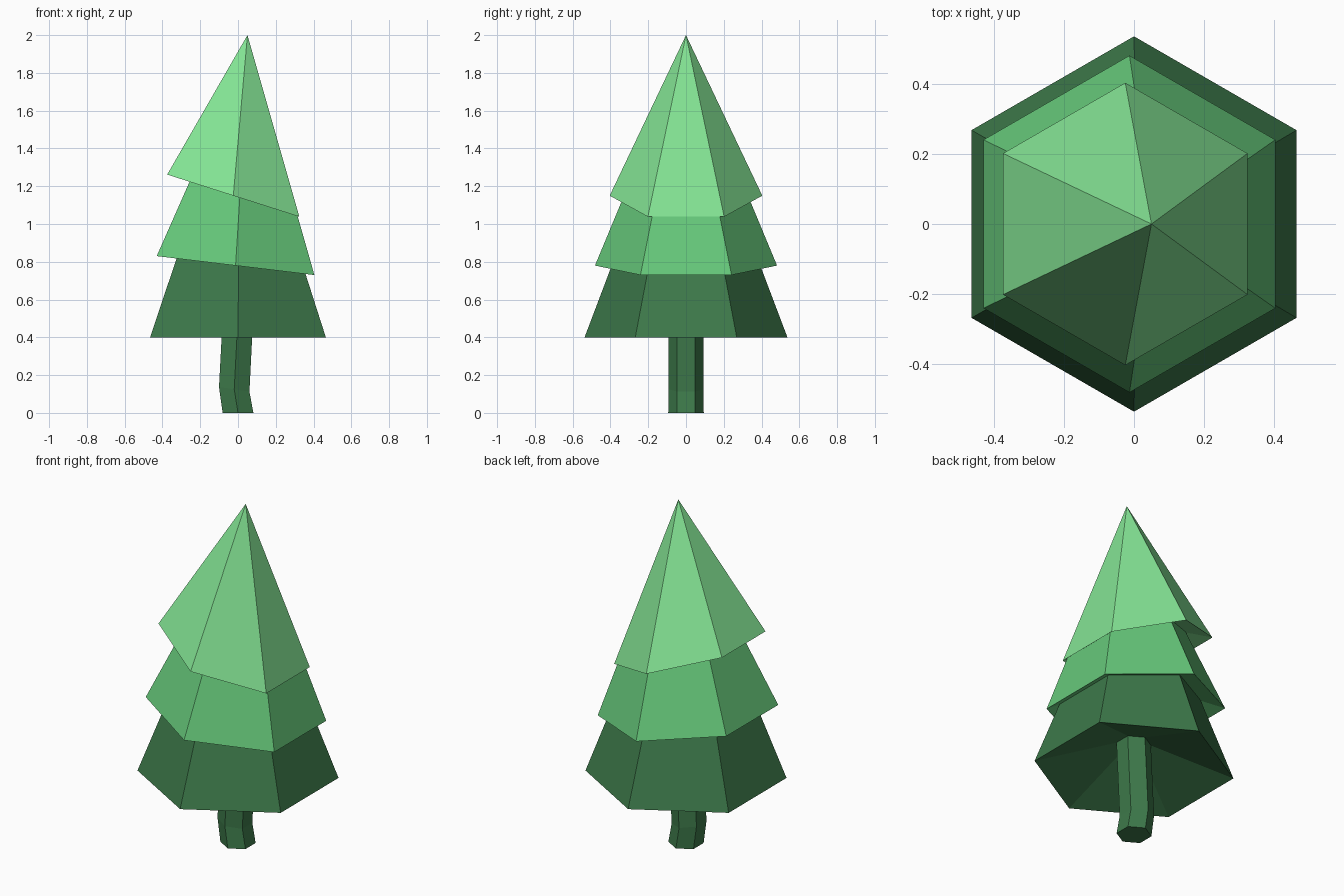
import bpy, bmesh, math
from mathutils import Vector

if "Cube" in bpy.data.objects:
    bpy.data.objects.remove(bpy.data.objects["Cube"])


def material(name, rgb):
    m = bpy.data.materials.new(name)
    lin = [((c / 255 + 0.055) / 1.055) ** 2.4 for c in rgb]
    m.diffuse_color = (*lin, 1)
    m.use_nodes = True
    m.node_tree.nodes["Principled BSDF"].inputs["Base Color"].default_value = m.diffuse_color
    return m


dark = material("dark_green", (61, 121, 74))
mid = material("mid_green", (102, 200, 122))
light = material("light_green", (132, 228, 148))


def ring(bm, centre, r, slope):
    """Hexagon with corners on +-y, sheared so its left side is raised."""
    verts = []
    for i in range(6):
        a = math.radians(30 + 60 * i)
        dx = r * math.cos(a)
        verts.append(bm.verts.new(Vector(centre) + Vector((dx, r * math.sin(a), slope * dx))))
    return verts


def fan(bm, verts, tip):
    v = bm.verts.new(tip)
    for i in range(6):
        bm.faces.new((verts[i], verts[(i + 1) % 6], v))


def bridge(bm, a, b):
    for i in range(6):
        j = (i + 1) % 6
        bm.faces.new((a[i], a[j], b[j], b[i]))


def finish(bm, name, mat):
    bmesh.ops.recalc_face_normals(bm, faces=bm.faces)
    me = bpy.data.meshes.new(name)
    bm.to_mesh(me)
    bm.free()
    me.materials.append(mat)
    bpy.context.collection.objects.link(bpy.data.objects.new(name, me))


def tier(name, mat, centre, r, slope, apex, hollow, cut=None):
    """Hexagonal cone with a hollowed underside; cut truncates the hidden tip."""
    bm = bmesh.new()
    c, tip = Vector(centre), Vector(apex)
    base = ring(bm, c, r, slope)
    fan(bm, base, c + Vector((-slope * hollow, 0, hollow)))
    if cut:
        top = ring(bm, c.lerp(tip, cut), r * (1 - cut), slope)
        bridge(bm, base, top)
        bm.faces.new(top)
    else:
        fan(bm, base, tip)
    finish(bm, name, mat)


# foliage tiers
tier("lower_foliage", dark, (0, 0, 0.4), 0.537, 0, (0.01, 0, 1.82), 0.19, 0.45)
tier("middle_foliage", mid, (-0.013, 0, 0.78), 0.482, -0.12, (0.06, 0, 1.94), 0.17, 0.5)
tier("top_foliage", light, (-0.025, 0, 1.15), 0.404, -0.319, (0.05, 0, 2.0), 0.15)

# bent trunk
bm = bmesh.new()
rings = [ring(bm, (0, 0, 0), 0.094, 0),
         ring(bm, (-0.02, 0, 0.125), 0.093, -0.15),
         ring(bm, (0.006, 0, 0.63), 0.093, 0)]
for a, b in zip(rings, rings[1:]):
    bridge(bm, a, b)
bm.faces.new(rings[0])
bm.faces.new(rings[-1])
finish(bm, "trunk", dark)
